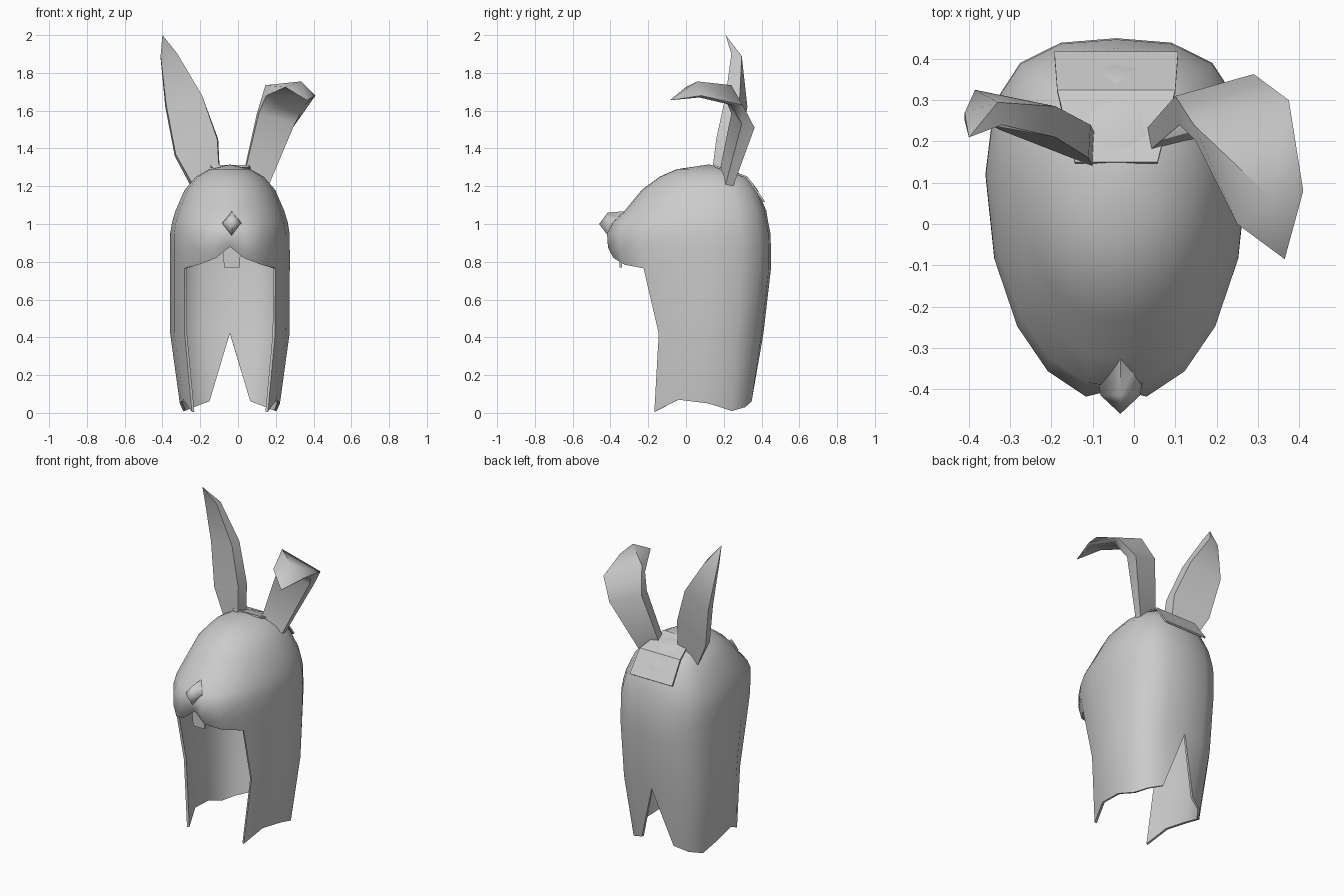
import bpy, bmesh
from math import sin, cos, radians
from mathutils import Matrix

cube = bpy.data.objects.get("Cube")
if cube:
    bpy.data.objects.remove(cube)

CX = -0.043  # symmetry line of the hood

grey = bpy.data.materials.new("plain_grey")
grey.use_nodes = True
grey.diffuse_color = (0.6, 0.6, 0.6, 1)
grey.node_tree.nodes["Principled BSDF"].inputs["Base Color"].default_value = (0.6, 0.6, 0.6, 1)


def finish(bm, name, angle, x=0.0, mirror=False, thickness=0.0):
    """Turn a bmesh into a shaded object, optionally mirrored and thickened."""
    bmesh.ops.recalc_face_normals(bm, faces=bm.faces)
    mesh = bpy.data.meshes.new(name)
    bm.to_mesh(mesh)
    bm.free()
    mesh.materials.append(grey)
    ob = bpy.data.objects.new(name, mesh)
    bpy.context.collection.objects.link(ob)
    ob.location.x = x
    if mirror:
        ob.modifiers.new("mirror", 'MIRROR')
    if thickness:
        mod = ob.modifiers.new("wall", 'SOLIDIFY')
        mod.thickness = thickness
        mod.offset = -1
    bpy.ops.object.select_all(action='DESELECT')
    ob.select_set(True)
    bpy.context.view_layer.objects.active = ob
    bpy.ops.object.convert(target='MESH')
    bpy.ops.object.shade_smooth_by_angle(angle=radians(angle))


# Hood: half shell of columns running from the front centre to the back centre
ANGLES = [0, 12, 30, 48, 68, 90, 115, 140, 163, 180]
EDGE = 3        # column of the front flap edge
MID_Y = 0.12    # depth of the widest point


def ring_point(angle, front, back, width):
    s, c = max(sin(radians(angle)), 0), cos(radians(angle))
    if c >= 0:
        return width * s ** 0.93, MID_Y - (MID_Y - front) * c
    return width * s ** 0.7, MID_Y + (back - MID_Y) * (-c) ** 0.75


# rows: height, front depth, back depth, half width
flap_rows = [(0.0, -0.31, 0.355, 0.265), (0.42, -0.275, 0.41, 0.316)]
head_rows = [(0.765, -0.395, 0.45, 0.317), (0.86, -0.425, 0.45, 0.317),
             (0.95, -0.43, 0.447, 0.316), (1.01, -0.395, 0.435, 0.306),
             (1.07, -0.325, 0.425, 0.288), (1.18, -0.235, 0.38, 0.24),
             (1.25, -0.14, 0.325, 0.18), (1.29, -0.05, 0.23, 0.11)]
hem = {3: 0.005, 4: 0.07, 5: 0.05, 6: 0.01, 7: 0.03, 8: 0.06}
lip = {0: 0.88, 1: 0.82, 2: 0.785}
cleft = {2: 0.02, 3: 0.04, 4: 0.03}

bm = bmesh.new()
grid = []
for r, (z, front, back, width) in enumerate(flap_rows + head_rows):
    row = {}
    for k, angle in enumerate(ANGLES):
        if r < 2 and k < EDGE or r == 0 and k == 9:
            continue
        x, y = ring_point(angle, front, back, width)
        h = z
        if r == 0:
            h = hem[k]
        if r == 2:
            h = lip.get(k, z)
        if r == 3 and k < 2:
            h += 0.045 - 0.03 * k    # lift above the mouth opening
        if k == 0:
            y += cleft.get(r, 0)     # groove between the cheeks
        row[k] = bm.verts.new((0.0 if k in (0, 9) else x, y, h))
    grid.append(row)
for low, high in zip(grid, grid[1:]):
    for k in range(len(ANGLES) - 1):
        corners = [low.get(k), low.get(k + 1), high.get(k + 1), high.get(k)]
        corners = [v for v in corners if v]
        if len(corners) == 4 or (len(corners) == 3 and k == 8):
            bm.faces.new(corners)
crown = bm.verts.new((0, MID_Y, 1.315))
for k in range(len(ANGLES) - 1):
    bm.faces.new((grid[-1][k], grid[-1][k + 1], crown))
finish(bm, "hood", 55, CX, mirror=True, thickness=0.014)

# Flat panel folded over the back of the crown
bm = bmesh.new()
strip = [[bm.verts.new((side * w, y, z)) for side in (-1, 1)]
         for w, y, z in [(0.1, 0.15, 1.312), (0.143, 0.325, 1.252), (0.15, 0.418, 1.12)]]
for a, b in zip(strip, strip[1:]):
    bm.faces.new((a[0], a[1], b[1], b[0]))
finish(bm, "crown_panel", 30, CX, thickness=0.01)

# Front teeth, narrower at the bottom
bm = bmesh.new()
bmesh.ops.create_cube(bm, size=1, matrix=Matrix.Translation((0.01, -0.345, 0.825))
                      @ Matrix.Diagonal((0.1, 0.012, 0.11, 1)))
for v in bm.verts:
    if v.co.z < 0.8:
        v.co.x = 0.01 + (v.co.x - 0.01) * 0.8
finish(bm, "front_teeth", 30, CX)


def loft(name, stations, tip, angle, x=0.0):
    """Four-sided rings joined in order and closed at a tip."""
    bm = bmesh.new()
    rings = [[bm.verts.new(p) for p in st] for st in stations]
    end = bm.verts.new(tip)
    bm.faces.new(rings[0])
    for i in range(4):
        j = (i + 1) % 4
        for a, b in zip(rings, rings[1:]):
            bm.faces.new((a[i], a[j], b[j], b[i]))
        bm.faces.new((rings[-1][i], rings[-1][j], end))
    finish(bm, name, angle, x)


# Nose: diamond rings narrowing to the front; depth, half width, top, bottom
nose = [(-0.3, 0.065, 1.07, 0.95), (-0.415, 0.048, 1.06, 0.94)]
loft("nose", [[(-w, y, 1.005), (0, y, low), (w, y, 1.005), (0, y, top)]
              for y, w, top, low in nose], (0, -0.46, 1.0), 75, 0.01 + CX)

# Ears; each station: inner front, outer front, outer back, inner back
loft("right_ear_upright",
     [[(-0.10, 0.14, 1.29), (-0.24, 0.2, 1.21), (-0.25, 0.24, 1.2), (-0.095, 0.22, 1.25)],
      [(-0.11, 0.16, 1.45), (-0.33, 0.23, 1.37), (-0.335, 0.28, 1.36), (-0.105, 0.24, 1.45)],
      [(-0.19, 0.21, 1.68), (-0.38, 0.27, 1.63), (-0.385, 0.325, 1.62), (-0.19, 0.285, 1.68)],
      [(-0.32, 0.24, 1.9), (-0.41, 0.25, 1.89), (-0.41, 0.27, 1.88), (-0.33, 0.295, 1.89)]],
     (-0.40, 0.21, 2.0), 45)
loft("left_ear_folded",
     [[(0.04, 0.18, 1.29), (0.165, 0.21, 1.21), (0.16, 0.25, 1.2), (0.03, 0.23, 1.27)],
      [(0.11, 0.24, 1.585), (0.30, 0.295, 1.53), (0.29, 0.363, 1.51), (0.10, 0.31, 1.585)],
      [(0.15, 0.2, 1.68), (0.355, 0.24, 1.63), (0.375, 0.30, 1.63), (0.145, 0.24, 1.735)],
      [(0.25, 0.0, 1.725), (0.40, 0.07, 1.67), (0.41, 0.08, 1.68), (0.335, 0.06, 1.755)]],
     (0.365, -0.085, 1.655), 50)
